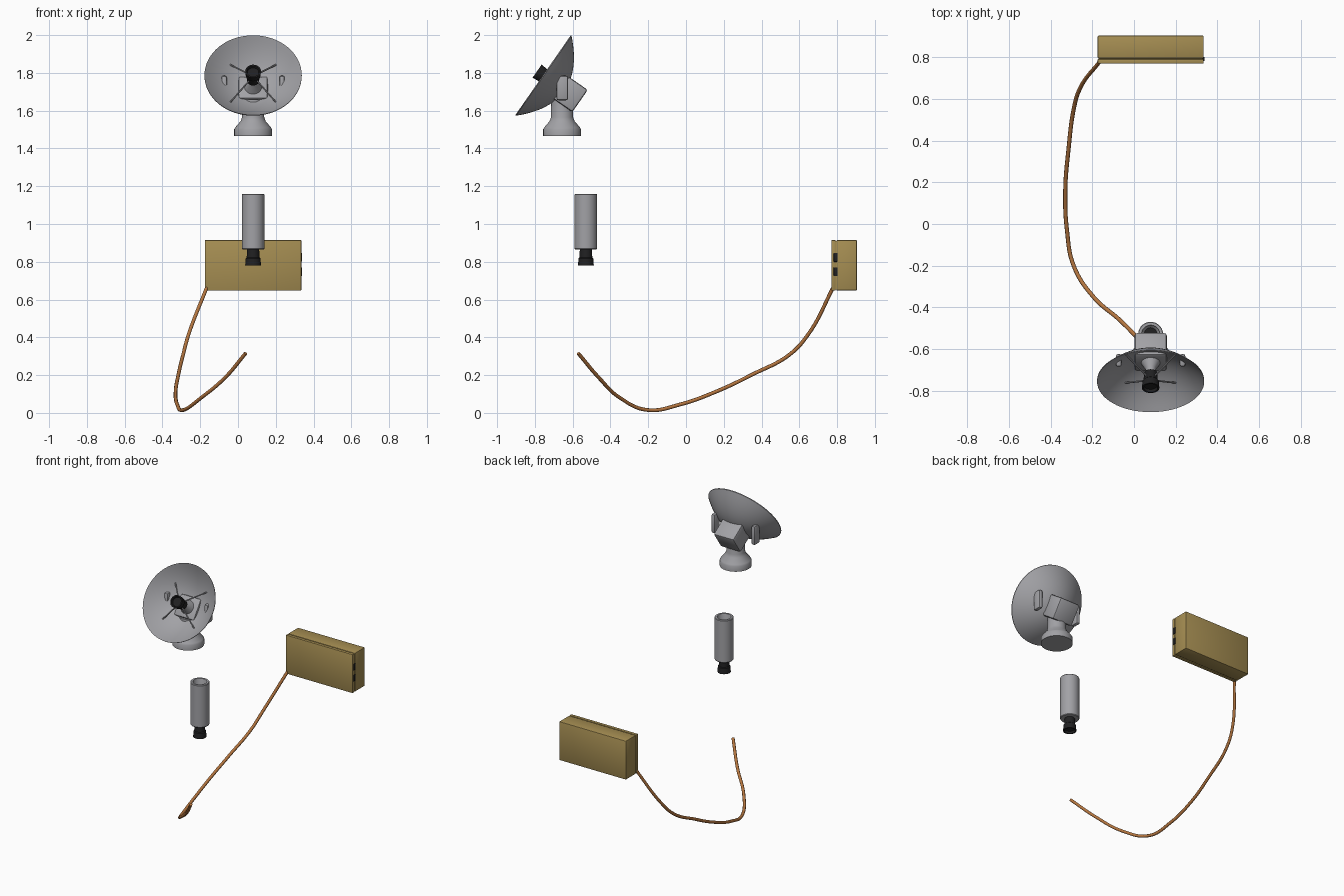
import bpy, bmesh, math
from mathutils import Matrix, Vector

cube = bpy.data.objects.get("Cube")
if cube:
    bpy.data.objects.remove(cube, do_unlink=True)


def material(name, rgb):
    m = bpy.data.materials.new(name)
    m.use_nodes = True
    m.diffuse_color = (*rgb, 1)
    m.node_tree.nodes["Principled BSDF"].inputs["Base Color"].default_value = (*rgb, 1)
    return m


GREY = material("grey metal", (0.36, 0.36, 0.38))
BLACK = material("black plastic", (0.015, 0.015, 0.016))
TAN = material("tan paint", (0.38, 0.27, 0.085))
COPPER = material("copper wire", (0.46, 0.18, 0.05))

# Dish frame: origin at the rim centre, local z is the direction it faces
X = 0.08
DISH = Matrix.Translation((X, -0.757, 1.7875)) @ Matrix.Rotation(math.radians(55.2), 4, "X")


def finish(bm, name, mat, matrix):
    bmesh.ops.recalc_face_normals(bm, faces=bm.faces)
    me = bpy.data.meshes.new(name)
    bm.to_mesh(me)
    bm.free()
    ob = bpy.data.objects.new(name, me)
    bpy.context.collection.objects.link(ob)
    ob.matrix_world = matrix
    me.materials.append(mat)
    bpy.ops.object.select_all(action="DESELECT")
    ob.select_set(True)
    bpy.context.view_layer.objects.active = ob
    bpy.ops.object.shade_smooth_by_angle(angle=math.radians(35))
    return ob


def lathe(name, profile, mat, matrix, steps=40, closed=False):
    """Spin a radius/height profile around the local z axis."""
    bm = bmesh.new()
    pts = profile + profile[:1] if closed else profile
    verts = [bm.verts.new((r, 0, z)) for r, z in pts]
    edges = [bm.edges.new(pair) for pair in zip(verts, verts[1:])]
    bmesh.ops.spin(bm, geom=verts + edges, cent=(0, 0, 0), axis=(0, 0, 1),
                   angle=math.tau, steps=steps)
    bmesh.ops.remove_doubles(bm, verts=bm.verts, dist=1e-5)
    return finish(bm, name, mat, matrix)


def box(name, size, mat, matrix, bevel=0.0):
    bm = bmesh.new()
    bmesh.ops.create_cube(bm, size=1)
    bmesh.ops.scale(bm, vec=size, verts=bm.verts)
    if bevel:
        bmesh.ops.bevel(bm, geom=bm.edges[:], offset=bevel, segments=2,
                        profile=0.5, affect="EDGES")
    return finish(bm, name, mat, matrix)


def place(x, y, z):
    return Matrix.Translation((x, y, z))


# Parabolic dish with a thin wall
RIM, DEPTH = 0.2575, 0.135


def bowl(r):
    return -DEPTH * (1 - (r / RIM) ** 2)


radii = [RIM * i / 12 for i in range(13)]
inner = [(r, bowl(r)) for r in radii]
outer = [(r, bowl(r) - 0.005) for r in reversed(radii)]
lathe("dish", inner + outer, GREY, DISH, steps=64)

# Hub in the middle of the bowl, and the black feed in front of it
lathe("dish_hub", [(0, -0.135), (0.052, -0.135), (0.046, -0.11), (0.026, -0.075),
                   (0.02, -0.045), (0, -0.045)], GREY, DISH)
plug = [(0, 0), (0.032, 0), (0.034, 0.045), (0.039, 0.05), (0.042, 0.088),
        (0.034, 0.088), (0.03, 0.075), (0, 0.075)]
lathe("feed_horn", plug, BLACK, DISH @ place(0, 0, -0.05), steps=24)

# Four struts from the bowl to the feed
for i, (sx, sy) in enumerate([(1, 1), (-1, 1), (-1, -1), (1, -1)]):
    a = Vector((sx * 0.12, sy * 0.12, bowl(0.17)))
    b = Vector((sx * 0.02, sy * 0.02, -0.02))
    turn = (b - a).to_track_quat("Z", "Y").to_matrix().to_4x4()
    half = (b - a).length / 2
    lathe(f"feed_strut_{i + 1}", [(0, -half), (0.0045, -half), (0.0045, half), (0, half)],
          GREY, DISH @ Matrix.Translation((a + b) / 2) @ turn, steps=8)

# Side brackets with clipped edges, reaching through the bowl
for side, s in (("left", 1), ("right", -1)):
    box(f"{side}_bracket", (0.028, 0.06, 0.13), GREY,
        place(X + s * 0.153, -0.655, 1.72), 0.01)

# Tilted drive housing and turned pedestal
box("drive_housing", (0.155, 0.143, 0.13), GREY, DISH @ place(0, 0, -0.174), 0.012)
lathe("pedestal", [(0, 1.466), (0.1, 1.466), (0.1, 1.502), (0.094, 1.512), (0.066, 1.545),
                   (0.059, 1.565), (0.057, 1.66), (0, 1.66)], GREY, place(X, -0.656, 0))

# Hollow tube with a black plug below
lathe("tube", [(0.057, 0.866), (0.06, 0.87), (0.06, 1.155), (0.057, 1.159), (0.044, 1.159),
               (0.042, 1.155), (0.042, 0.88), (0.03, 0.866)],
      GREY, place(X, -0.53, 0), closed=True)
lathe("tube_plug", plug, BLACK,
      place(X, -0.53, 0.868) @ Matrix.Rotation(math.pi, 4, "X"), steps=24)

# Equipment case: body, front lid, recessed seam and latches
CZ = 0.7815
box("case_body", (0.51, 0.109, 0.267), TAN, place(X, 0.8505, CZ), 0.005)
box("case_lid", (0.51, 0.022, 0.267), TAN, place(X, 0.781, CZ), 0.004)
box("case_seam", (0.5, 0.02, 0.257), TAN, place(X, 0.794, CZ))
for name, z in (("upper_latch", 0.823), ("lower_latch", 0.748)):
    box(name, (0.01, 0.02, 0.046), BLACK, place(X + 0.253, 0.792, z), 0.002)

# Sagging copper cable
path = [(0.04, -0.57, 0.315), (-0.07, -0.46, 0.185), (-0.195, -0.35, 0.08),
        (-0.29, -0.2, 0.015), (-0.322, -0.03, 0.045), (-0.33, 0.165, 0.115),
        (-0.315, 0.355, 0.205), (-0.29, 0.55, 0.31), (-0.26, 0.65, 0.42),
        (-0.165, 0.78, 0.665)]
curve = bpy.data.curves.new("cable", "CURVE")
curve.dimensions = "3D"
curve.bevel_depth = 0.01
curve.bevel_resolution = 2
curve.use_fill_caps = True
spline = curve.splines.new("BEZIER")
spline.bezier_points.add(len(path) - 1)
for bp, co in zip(spline.bezier_points, path):
    bp.co = co
    bp.handle_left_type = bp.handle_right_type = "AUTO"
curve.materials.append(COPPER)
bpy.context.collection.objects.link(bpy.data.objects.new("cable", curve))
